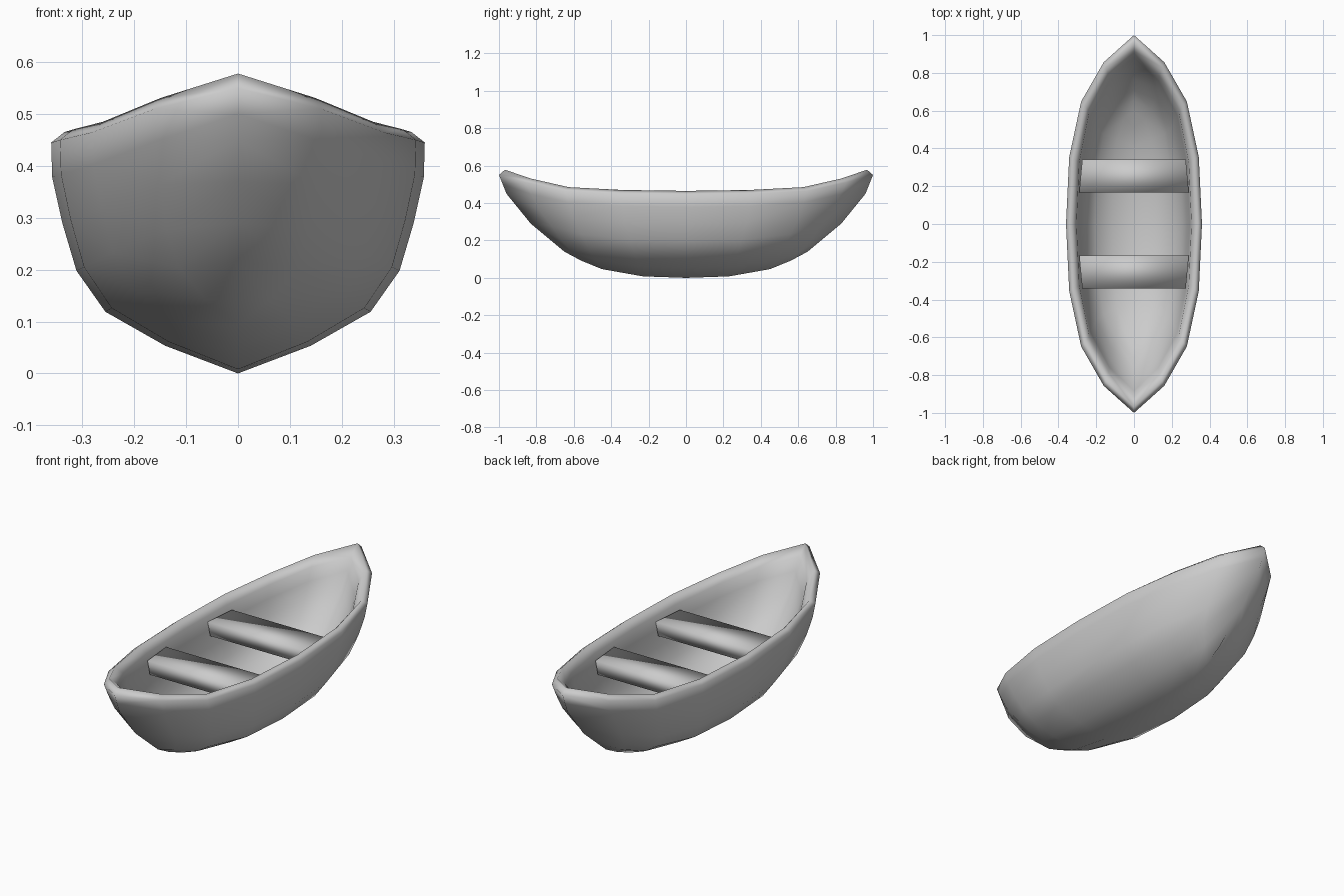
import bpy, bmesh

if "Cube" in bpy.data.objects:
    bpy.data.objects.remove(bpy.data.objects["Cube"])

# Stations from midship to tip: rim x, rim y, rim outer z, rim top z, keel y, keel z
STATIONS = [
    (0.36, 0.00, 0.445, 0.465, 0.00, 0.000),
    (0.343, 0.355, 0.450, 0.470, 0.23, 0.008),
    (0.28, 0.648, 0.465, 0.485, 0.45, 0.047),
    (0.16, 0.857, 0.510, 0.531, 0.56, 0.092),
    (0.00, 1.00, 0.550, 0.578, 0.65, 0.140),
]
# Half sections from keel to rim: width fraction, height fraction
OUTER = [(0, 0), (0.39, 0.12), (0.71, 0.267), (0.865, 0.445),
         (0.94, 0.65), (0.995, 0.85), (1, 1)]
INNER = [(0, 0), (0.38, 0.07), (0.68, 0.19), (0.85, 0.38),
         (0.92, 0.60), (0.97, 0.82), (1, 1)]
# Forward sweep of each point from keel to rim
SWEEP = [0, 0.18, 0.36, 0.54, 0.76, 0.90, 1]


def shell(station, section, sx, sy, lift, drop):
    rx, ry, rz, _, ky, kz = station
    kz, rz = kz + lift, rz - drop
    return [(rx * w * sx, (ky + (ry - ky) * f) * sy, kz + (rz - kz) * v)
            for (w, v), f in zip(section, SWEEP)]


def finish(bm, name):
    bmesh.ops.recalc_face_normals(bm, faces=bm.faces)
    for f in bm.faces:
        f.smooth = True
    me = bpy.data.meshes.new(name)
    bm.to_mesh(me)
    bm.free()
    ob = bpy.data.objects.new(name, me)
    bpy.context.collection.objects.link(ob)
    return ob


# Hull: outer shell, rounded rim and inner shell lofted in one strip
bm = bmesh.new()
rows = []
for i in range(-4, 5):
    st = STATIONS[abs(i)]
    sgn = -1 if i < 0 else 1
    prof = shell(st, OUTER, 1, 1, 0, 0)
    if abs(i) == 4:  # stem profile
        stem = [(0.65, 0.14), (0.74, 0.215), (0.83, 0.29), (0.895, 0.37),
                (0.96, 0.45), (0.98, 0.50), (1.0, 0.55)]
        prof = [(0, y, z) for y, z in stem]
    prof.append((st[0] * 0.93, st[1] * 0.968, st[3]))
    prof += reversed(shell(st, INNER, 0.845, 0.915, 0.05, 0.02))
    rows.append([bm.verts.new((x, y * sgn, z)) for x, y, z in prof])
for a, b in zip(rows, rows[1:]):
    for j in range(len(a) - 1):
        bm.faces.new((a[j], a[j + 1], b[j + 1], b[j]))
geom = bm.verts[:] + bm.edges[:] + bm.faces[:]
bmesh.ops.mirror(bm, geom=geom, axis='X', merge_dist=0.0005)
bmesh.ops.remove_doubles(bm, verts=bm.verts, dist=0.0005)
finish(bm, "hull")

# Seats: planks whose ends follow the hull sides
for sgn, name in ((-1, "front_seat"), (1, "rear_seat")):
    bm = bmesh.new()
    bmesh.ops.create_cube(bm, size=2)
    for v in bm.verts:
        outer, top = v.co.y * sgn > 0, v.co.z > 0
        x = (0.274 if outer else 0.290) * (1 if top else 0.95)
        v.co = (v.co.x * x, sgn * (0.342 if outer else 0.168),
                0.403 if top else 0.335)
    finish(bm, name)
